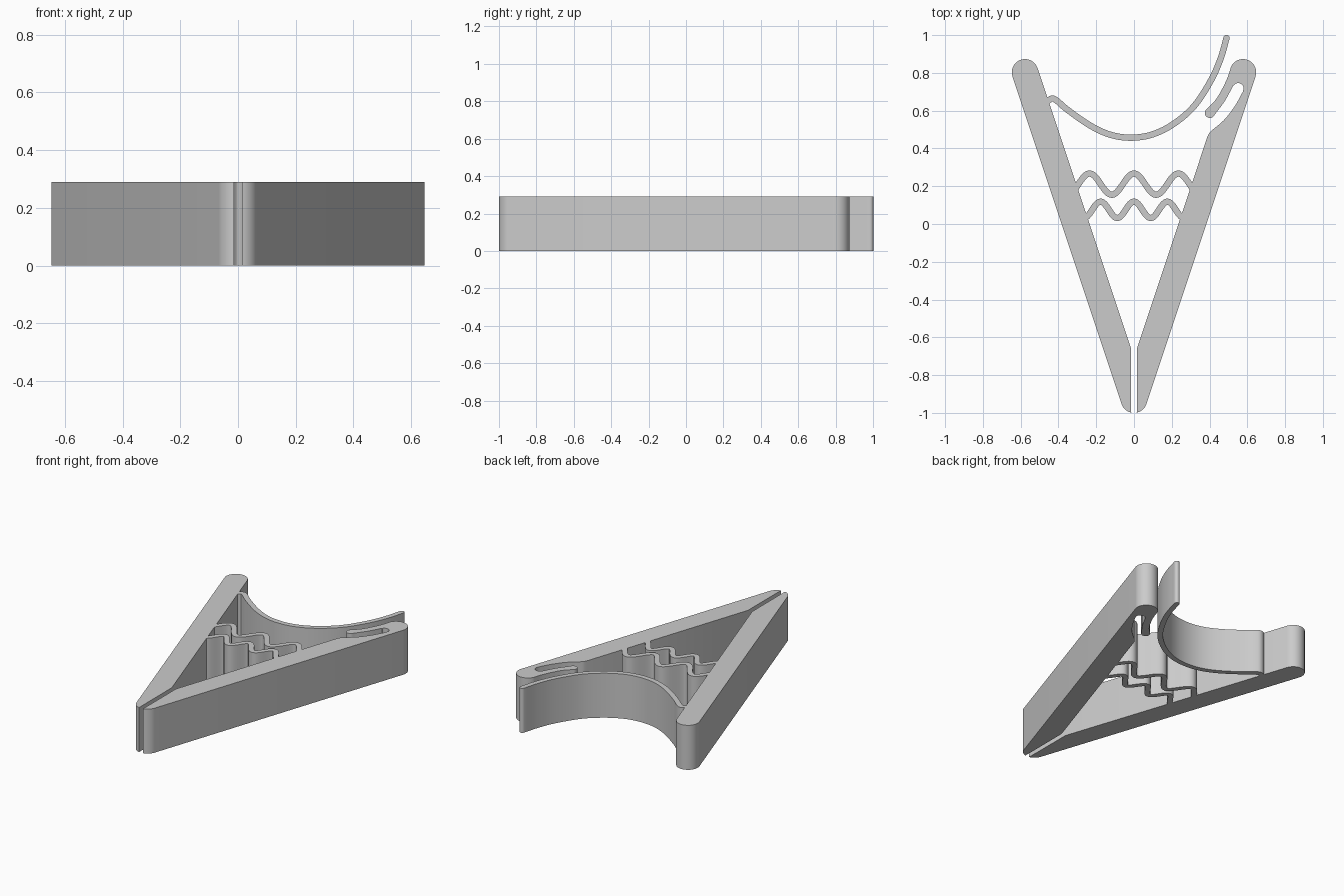
import bpy, bmesh
from math import cos, sin, pi, radians
from mathutils import Vector

HEIGHT = 0.29

cube = bpy.data.objects.get("Cube")
if cube:
    bpy.data.objects.remove(cube, do_unlink=True)

grey = bpy.data.materials.new("plain grey")
grey.use_nodes = True
grey.diffuse_color = (0.6, 0.6, 0.6, 1)
grey.node_tree.nodes["Principled BSDF"].inputs["Base Color"].default_value = (0.6, 0.6, 0.6, 1)


def arc(cx, cy, r, start, end, steps=14):
    """Points on a circular arc, angles in degrees."""
    angles = [radians(start + (end - start) * i / steps) for i in range(steps + 1)]
    return [(cx + r * cos(a), cy + r * sin(a)) for a in angles]


def spline(points, steps=6):
    """Smooth curve through the points."""
    p = [Vector(q) for q in points]
    p = [2 * p[0] - p[1]] + p + [2 * p[-1] - p[-2]]
    out = []
    for a, b, c, d in zip(p, p[1:], p[2:], p[3:]):
        for i in range(steps):
            t = i / steps
            out.append(0.5 * (2 * b + (c - a) * t + (2 * a - 5 * b + 4 * c - d) * t * t
                              + (3 * b - a - 3 * c + d) * t ** 3))
    return [tuple(q) for q in out] + [tuple(p[-2])]


def extrude_outline(name, outline):
    """Flat outline raised to the full height."""
    bm = bmesh.new()
    face = bm.faces.new([bm.verts.new((x, y, 0)) for x, y in outline])
    result = bmesh.ops.extrude_face_region(bm, geom=[face], use_keep_orig=True)
    top = [v for v in result["geom"] if isinstance(v, bmesh.types.BMVert)]
    bmesh.ops.translate(bm, verts=top, vec=(0, 0, HEIGHT))
    bmesh.ops.recalc_face_normals(bm, faces=bm.faces)
    mesh = bpy.data.meshes.new(name)
    bm.to_mesh(mesh)
    bm.free()
    obj = bpy.data.objects.new(name, mesh)
    bpy.context.collection.objects.link(obj)
    mesh.materials.append(grey)
    bpy.ops.object.select_all(action="DESELECT")
    obj.select_set(True)
    bpy.context.view_layer.objects.active = obj
    bpy.ops.object.shade_smooth_by_angle(angle=radians(30))


def ribbon(name, path, width, round_end=False):
    """Thin strip of even width along a path."""
    p = [Vector(q) for q in path]
    left, right = [], []
    for i, q in enumerate(p):
        d = (p[min(i + 1, len(p) - 1)] - p[max(i - 1, 0)]).normalized()
        n = Vector((-d.y, d.x)) * width / 2
        left.append(q + n)
        right.append(q - n)
    cap = []
    if round_end:
        n = left[-1] - p[-1]
        d = Vector((n.y, -n.x))
        cap = [p[-1] + n * cos(pi * k / 8) + d * sin(pi * k / 8) for k in range(1, 8)]
    extrude_outline(name, [tuple(q) for q in left + cap + right[::-1]])


# Arms: rounded foot, straight sides, rounded tip
foot = arc(0, -0.93, 0.07, -78, -18, 10)
tip = arc(0.577, 0.803, 0.07, -18, 162, 20)
crotch = [(0.015, -0.66)]
extrude_outline("left_arm_plain", [(-x, y) for x, y in foot + tip + crotch])

# The model's left arm carries a finger split off by a slot
finger_inner = spline([(0.513, 0.83), (0.495, 0.775), (0.466, 0.714), (0.43, 0.655), (0.381, 0.606)])
finger_end = arc(0.402, 0.588, 0.027, 137, 325, 10)
finger_outer = spline([(0.428, 0.58), (0.48, 0.65), (0.526, 0.733)])
slot_end = arc(0.552, 0.718, 0.028, 150, -15, 10)
slot_outer = spline([(0.576, 0.7), (0.534, 0.625), (0.476, 0.55), (0.408, 0.492), (0.39, 0.466)])
bpy.data.objects["left_arm_plain"].name = "right_arm"
extrude_outline("left_arm", foot + tip[:-1] + finger_inner + finger_end
                + finger_outer + slot_end + slot_outer + crotch)

# Curved blade hooked onto the right arm
blade = spline([(-0.47, 0.635), (-0.452, 0.655), (-0.43, 0.664), (-0.405, 0.65), (-0.35, 0.603),
                (-0.23, 0.52), (-0.12, 0.471), (-0.01, 0.457), (0.1, 0.475), (0.21, 0.53),
                (0.32, 0.626), (0.41, 0.765), (0.46, 0.88), (0.49, 0.985)])
ribbon("curved_blade", blade, 0.033, round_end=True)


# Wavy springs between the arms
def wave(name, reach, middle, height, period):
    xs = [reach * (i / 60 - 1) for i in range(121)]
    ribbon(name, [(x, middle + height * cos(2 * pi * x / period)) for x in xs], 0.033)


wave("upper_spring", 0.31, 0.211, 0.056, 0.235)
wave("lower_spring", 0.255, 0.075, 0.043, 0.177)
